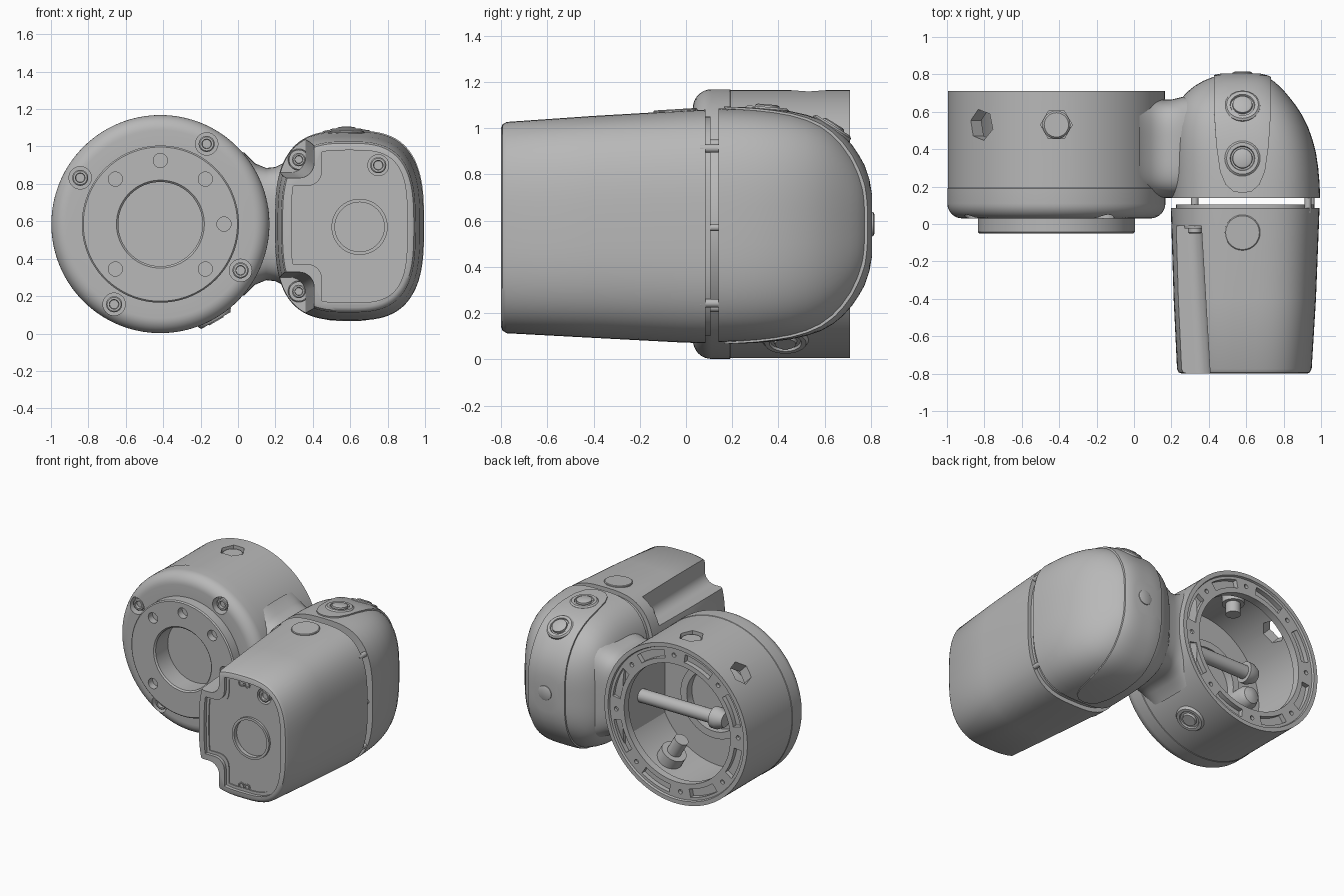
import bpy, bmesh, math
from mathutils import Vector

cube = bpy.data.objects.get("Cube")
if cube:
    bpy.data.objects.remove(cube)

grey = bpy.data.materials.new("cast grey")
grey.use_nodes = True
grey.diffuse_color = (0.48, 0.48, 0.48, 1)
grey.node_tree.nodes["Principled BSDF"].inputs["Base Color"].default_value = grey.diffuse_color

Y = Vector((0, 1, 0))


def finish(bm, name, centre=(0, 0, 0), axis=Y):
    bmesh.ops.recalc_face_normals(bm, faces=bm.faces)
    me = bpy.data.meshes.new(name)
    bm.to_mesh(me)
    bm.free()
    me.materials.append(grey)
    # bake the placement into the mesh
    me.transform(Y.rotation_difference(Vector(axis)).to_matrix().to_4x4())
    ob = bpy.data.objects.new(name, me)
    ob.location = centre
    bpy.context.collection.objects.link(ob)
    return ob


def skin(name, rings, centre=(0, 0, 0), axis=Y):
    """Joins equal rings of points into a closed body."""
    bm = bmesh.new()
    loops = [[bm.verts.new(p) for p in ring] for ring in rings]
    n = len(loops[0])
    for a, b in zip(loops, loops[1:]):
        for i in range(n):
            j = (i + 1) % n
            bm.faces.new((a[i], a[j], b[j], b[i]))
    bm.faces.new(loops[0])
    bm.faces.new(loops[-1])
    return finish(bm, name, centre, axis)


def loft(name, rows, power=3.0, seg=96, axis=Y):
    """Rounded-rectangle sections: (along, xmin, xmax, zmin, zmax)."""
    rings = []
    for y, x0, x1, z0, z1 in rows:
        ring = []
        for i in range(seg):
            t = 2 * math.pi * i / seg
            c, s = math.cos(t), math.sin(t)
            ring.append(((x0 + x1) / 2 + (x1 - x0) / 2 * math.copysign(abs(c) ** (2 / power), c), y,
                         (z0 + z1) / 2 + (z1 - z0) / 2 * math.copysign(abs(s) ** (2 / power), s)))
        rings.append(ring)
    return skin(name, rings, axis=axis)


def lathe(name, centre, rows, axis=Y, seg=32):
    """Turned body: rows of (along, radius)."""
    turn = [2 * math.pi * i / seg for i in range(seg)]
    return skin(name, [[(r * math.cos(t), y, r * math.sin(t)) for t in turn] for y, r in rows], centre, axis)


def prism(name, outline, y0, y1, shift=(0, 0)):
    return skin(name, [[(x, y0, z) for x, z in outline],
                       [(x + shift[0], y1, z + shift[1]) for x, z in outline]])


def boolean(ob, cutters, op="DIFFERENCE", keep=False):
    for c in cutters:
        c.hide_render = True
        m = ob.modifiers.new("cut", "BOOLEAN")
        m.object, m.operation, m.solver = c, op, "EXACT"
    bpy.context.view_layer.update()
    dg = bpy.context.evaluated_depsgraph_get()
    me = bpy.data.meshes.new_from_object(ob.evaluated_get(dg))
    ob.modifiers.clear()
    ob.data = me
    if not keep:
        for c in cutters:
            bpy.data.objects.remove(c)


def polar(deg, r):
    t = math.radians(deg)
    return DX + r * math.cos(t), DZ + r * math.sin(t)


# ---- drum housing, open at the back
DX, DZ, R = -0.415, 0.585, 0.583
shoulder = [(0.11 - 0.08 * math.cos(t), R - 0.08 + 0.08 * math.sin(t))
            for t in (math.pi / 2 * i / 8 for i in range(9))]
drum = lathe("drum_housing", (DX, 0, DZ),
             [(0.1, 0.21), (0.1, 0.225), (-0.04, 0.225), (-0.05, 0.235), (-0.05, 0.412), (-0.042, 0.42),
              (0.03, 0.42)] + shoulder +
             [(0.19, R), (0.193, 0.58), (0.71, 0.58), (0.71, 0.55), (0.695, 0.545), (0.695, 0.43),
              (0.64, 0.43), (0.62, 0.5), (0.2, 0.5), (0.2, 0.3)], seg=128)
cuts = []
for deg in (0, 45, 90, 135, 225, 315):                      # flange holes
    x, z = polar(deg, 0.34)
    cuts.append(lathe("cut", (x, 0, z), [(-0.1, 0.038), (0.0, 0.038)], seg=24))
for deg in (60, 150, 240, 330):                             # counterbores
    x, z = polar(deg, 0.495)
    cuts.append(lathe("cut", (x, 0, z), [(-0.1, 0.06), (0.1, 0.06)]))
for deg in range(20, 380, 45):                              # back rim slots and holes
    arc = [polar(deg + d, 0.525) for d in range(-13, 14, 2)]
    arc += [polar(deg + d, 0.465) for d in range(13, -14, -2)]
    cuts.append(prism("cut", arc, 0.66, 0.75))
    x, z = polar(deg + 22, 0.495)
    cuts.append(lathe("cut", (x, 0, z), [(0.67, 0.016), (0.75, 0.016)], seg=12))
for deg in (90, 134):                                       # hexagonal ports
    x, z = polar(deg, 0.45)
    out = Vector((x - DX, 0, z - DZ)).normalized()
    cuts.append(lathe("cut", (x, 0.53, z), [(0, 0.085), (0.3, 0.085)], out, 6))
boolean(drum, cuts)


def screw(name, x, y, z, r=0.043):
    lathe(name, (x, y, z), [(0.06, r), (0.005, r), (0, r - 0.006), (0, r * 0.6), (0.02, r * 0.55)], seg=24)


for i, deg in enumerate((60, 150, 240, 330)):
    x, z = polar(deg, 0.495)
    screw(f"drum_screw_{i + 1}", x, 0.05, z)

# ---- plugs and fittings in the drum wall and cavity
x, z = polar(90, 0.36)
lathe("top_port_plug", (x, 0.53, z), [(0, 0.05), (0.08, 0.05), (0.08, 0.075), (0.19, 0.075), (0.2, 0.065)], (0, 0, 1))
x, z = polar(-60, 0.3)
out = Vector((x - DX, 0, z - DZ)).normalized()
lathe("lower_gland", (x, 0.43, z), [(0, 0.05), (0.12, 0.05), (0.12, 0.09), (0.2, 0.09), (0.2, 0.1), (0.28, 0.1),
      (0.295, 0.09), (0.295, 0.07), (0.285, 0.065), (0.285, 0.05), (0.3, 0.045)], out)
lathe("cavity_shaft", (-0.65, 0.47, DZ), [(0, 0.05), (0.05, 0.075), (0.09, 0.075), (0.09, 0.048), (0.75, 0.048)],
      (1, 0, 0))
lathe("cavity_boss", (-0.7, 0.18, 0.5), [(0, 0.08), (0.16, 0.08), (0.2, 0.06), (0.215, 0.02)])
lathe("cavity_collar", (DX, 0.15, DZ), [(0, 0.27), (0.12, 0.27), (0.12, 0.22), (0.06, 0.22)], seg=64)

# ---- neck joining drum and motor
loft("neck", [(0.03, -0.69, -0.14, 0.2, 0.97), (0.09, -0.675, -0.14, 0.26, 0.91), (0.15, -0.665, -0.14, 0.285, 0.885),
              (0.2, -0.665, -0.14, 0.28, 0.89), (0.26, -0.68, -0.14, 0.25, 0.92), (0.33, -0.69, -0.15, 0.2, 0.97)],
     power=4, axis=(1, 0, 0))

# ---- domed rear cap of the motor
dome = [(0.14, 0.2, 0.995, 0.505), (0.22, 0.2, 0.992, 0.503), (0.3, 0.2, 0.985, 0.5), (0.38, 0.2, 0.973, 0.493),
        (0.45, 0.201, 0.955, 0.484), (0.52, 0.206, 0.93, 0.468), (0.58, 0.215, 0.9, 0.447), (0.63, 0.23, 0.868, 0.418),
        (0.67, 0.252, 0.837, 0.385), (0.71, 0.288, 0.804, 0.34), (0.74, 0.327, 0.774, 0.295), (0.765, 0.37, 0.745, 0.25),
        (0.785, 0.42, 0.71, 0.19), (0.797, 0.48, 0.66, 0.12)]


def dome_rows(grow):
    return [(y + grow * max(0, (y - 0.14) / 0.7), a - grow, b + grow, 0.58 - h - grow, 0.58 + h + grow)
            for y, a, b, h in dome]


loft("rear_cap", dome_rows(0))

# raised band running over the cap
band = loft("cap_band", dome_rows(0.009))
half = [(0.0, 0.165), (0.05, 0.175), (0.09, 0.21), (0.12, 0.28), (0.14, 0.42), (0.152, 0.6), (0.152, 0.9)]
outline = [(0.58 + w, y) for w, y in half] + [(0.58 - w, y) for w, y in reversed(half[1:])]
template = skin("template", [[(x, y, z) for x, y in outline] for z in (-0.2, 1.3)])
boolean(band, [template], "INTERSECT")

# sealing plugs on the band
plug = [(-0.05, 0.095), (0.005, 0.095), (0.014, 0.085), (0.014, 0.066), (0.004, 0.062), (0.004, 0.054),
        (0.02, 0.052), (0.025, 0.042)]
for name, pos, axis in (("front_top_plug", (0.58, 0.35, 1.078), (0, 0.08, 1)),
                        ("rear_top_plug", (0.58, 0.63, 1.0), (0, 0.62, 1)),
                        ("end_plug", (0.58, 0.79, 0.585), (0, 1, 0))):
    lathe(name, pos, plug, axis)

# ---- tapered front cover with two scooped corners
cover_rows = [(-0.8, 0.255, 0.925, 0.14, 1.0), (-0.793, 0.238, 0.94, 0.124, 1.017), (-0.775, 0.23, 0.95, 0.113, 1.027),
              (-0.4, 0.212, 0.973, 0.093, 1.053), (-0.02, 0.2, 0.988, 0.073, 1.075), (0.085, 0.197, 0.992, 0.07, 1.08)]
cover = loft("front_cover", cover_rows)


def scoops(grow, y0, y1):
    """Rounded corner blocks, upper and lower, drifting with the draft."""
    made = []
    for sign in (1, -1):
        arc = [(0.28 + 0.08 * math.cos(t) + grow, 0.58 + sign * (0.36 + 0.08 * math.sin(t) - grow))
               for t in (math.pi / 2 * (-i / 8) for i in range(9))]
        pts = [(0.36 + grow, 0.58 + sign * 0.8)] + arc + [(0.0, 0.58 + sign * (0.28 - grow)), (0.0, 0.58 + sign * 0.8)]
        made.append(prism("cut", pts, y1, y0, (0.05, -0.03 * sign)))
    return made


boolean(cover, scoops(0, -0.85, -0.01))
# recessed end panel following the cover outline
recess = loft("cut", [(-0.85, 0.285, 0.905, 0.165, 0.98), (-0.775, 0.285, 0.905, 0.165, 0.98)], power=3.4)
boolean(recess, scoops(0.045, -0.9, -0.05))
groove = loft("cut", [(-0.85, 0.305, 0.885, 0.185, 0.96), (-0.768, 0.305, 0.885, 0.185, 0.96)], power=3.4)
boolean(groove, scoops(0.065, -0.9, -0.05))
bores = [lathe("cut", (0.65, -0.8, 0.57), [(-0.05, 0.145), (0.045, 0.145), (0.045, 0.125), (0.13, 0.125)], seg=64),
         lathe("cut", (0.75, -0.8, 0.9), [(-0.05, 0.056), (0.1, 0.056)])]
boolean(cover, [recess, groove] + bores)
lathe("bore_collar", (0.65, -0.785, 0.57), [(0.03, 0.15), (0, 0.15), (0, 0.132), (0.03, 0.132)], seg=64)
screw("panel_screw", 0.75, -0.77, 0.9)
for z in (0.95, 0.2):                                       # paired panel tabs
    for x in (0.568, 0.615):
        lathe("panel_tab", (x, -0.776, z), [(0.012, 0.024), (0, 0.024), (0, 0.016), (0.008, 0.016)], seg=8)
lathe("cover_badge_disc", (0.58, -0.045, 1.06), [(-0.02, 0.095), (0.018, 0.095), (0.022, 0.09)], (0, -0.06, 1), 48)

# ---- scoop screws, thin joint plate and pins across the gap
for side, z in (("upper", 0.93), ("lower", 0.225)):
    lathe(f"{side}_screw_seat", (0.325, -0.025, z), [(0.03, 0.06), (0, 0.055), (0, 0.05), (0.02, 0.05)])
    screw(f"{side}_cover_screw", 0.325, -0.05, z, 0.036)
    lathe(f"{side}_left_pin", (0.325, 0.06, z), [(0, 0.02), (0.1, 0.02)], seg=16)
    lathe(f"{side}_right_pin", (0.93, 0.06, 0.58 + (z - 0.58) * 0.95), [(0, 0.018), (0.1, 0.018)], seg=16)
lathe("middle_pin", (0.95, 0.06, 0.57), [(0, 0.015), (0.1, 0.015)], seg=16)
loft("joint_plate", [(0.08, 0.225, 0.965, 0.1, 1.05), (0.105, 0.225, 0.965, 0.1, 1.05)])

# smooth shading with crisp edges
bpy.ops.object.select_all(action="DESELECT")
for ob in bpy.context.scene.objects:
    if ob.type == "MESH" and grey.name in ob.data.materials:
        ob.select_set(True)
        bpy.context.view_layer.objects.active = ob
bpy.ops.object.shade_smooth_by_angle(angle=math.radians(35))
